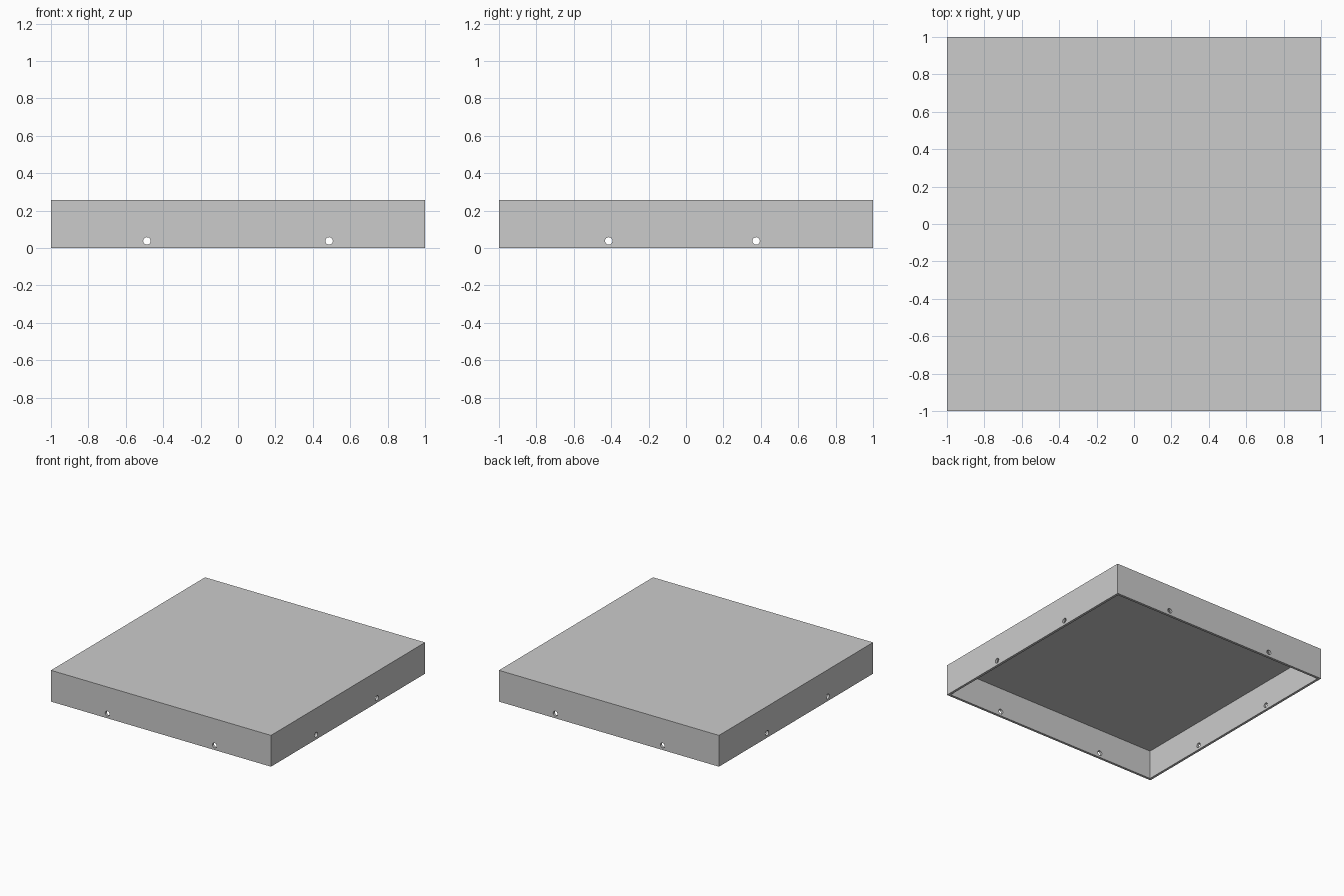
import bpy
from math import pi

if "Cube" in bpy.data.objects:
    bpy.data.objects.remove(bpy.data.objects["Cube"])

HEIGHT, WALL = 0.257, 0.02
HOLE_Z, HOLE_R = 0.038, 0.02

grey = bpy.data.materials.new("light_grey")
grey.use_nodes = True
colour = (0.6, 0.6, 0.6, 1)
grey.diffuse_color = colour
grey.node_tree.nodes["Principled BSDF"].inputs["Base Color"].default_value = colour


def box(name, size, z):
    bpy.ops.mesh.primitive_cube_add(size=1, location=(0, 0, z))
    ob = bpy.context.object
    ob.name = name
    ob.scale = size
    bpy.ops.object.transform_apply(location=True, scale=True)
    ob.data.materials.append(grey)
    return ob


def cut(target, cutter):
    cutter.hide_render = True
    mod = target.modifiers.new("cut", "BOOLEAN")
    mod.operation, mod.solver, mod.object = "DIFFERENCE", "EXACT", cutter
    bpy.context.view_layer.objects.active = target
    bpy.ops.object.modifier_apply(modifier=mod.name)
    bpy.data.objects.remove(cutter)


def drill(target, location, rotation):
    bpy.ops.mesh.primitive_cylinder_add(vertices=16, radius=HOLE_R, depth=3,
                                        location=location, rotation=rotation)
    cutter = bpy.context.object
    cutter.name = "hole_cutter"
    cutter.data.materials.append(grey)
    cut(target, cutter)


# Shallow tray lid, open underneath
lid = box("lid", (2, 2, HEIGHT), HEIGHT / 2)
inner = 2 - 2 * WALL
cut(lid, box("cavity_cutter", (inner, inner, HEIGHT), HEIGHT / 2 - WALL))

# Screw holes through opposite walls
for x in (-0.487, 0.487):
    drill(lid, (x, 0, HOLE_Z), (pi / 2, 0, 0))
for y in (-0.413, 0.375):
    drill(lid, (0, y, HOLE_Z), (0, pi / 2, 0))
